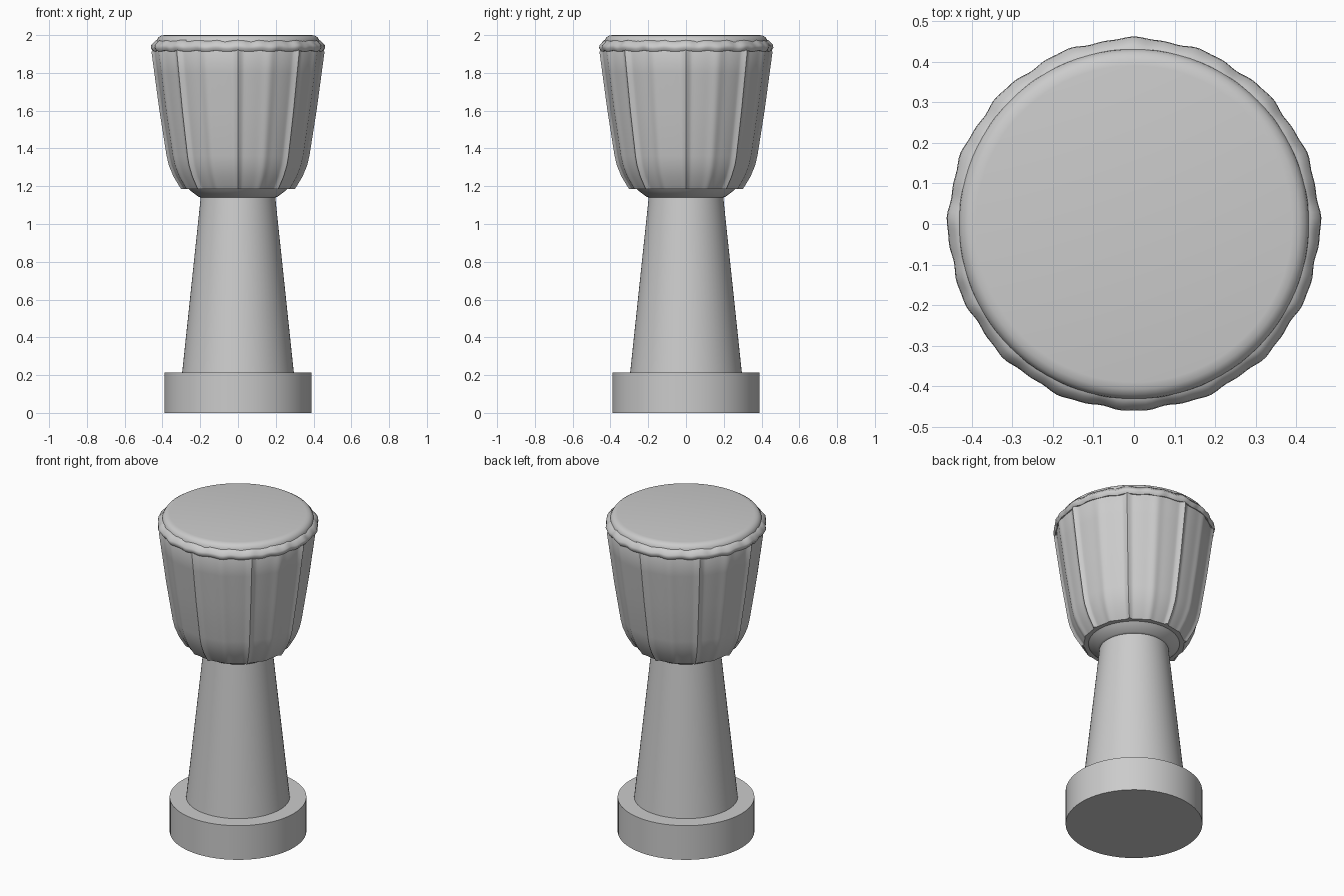
import bpy, bmesh
from math import sin, cos, pi, exp

if "Cube" in bpy.data.objects:
    bpy.data.objects.remove(bpy.data.objects["Cube"])

grey = bpy.data.materials.new("plain grey")
grey.use_nodes = True
COLOUR = (0.6, 0.6, 0.6, 1)
grey.diffuse_color = COLOUR
grey.node_tree.nodes["Principled BSDF"].inputs["Base Color"].default_value = COLOUR


def lathe(name, profile, steps, shape=lambda r, z, a: (r, z), angle=30):
    """Spin (radius, height) points round z, capping both ends."""
    bm = bmesh.new()
    rings = []
    for r, z in profile:
        ring = []
        for i in range(steps):
            a = 2 * pi * i / steps
            rr, zz = shape(r, z, a)
            ring.append(bm.verts.new((rr * cos(a), rr * sin(a), zz)))
        rings.append(ring)
    for low, high in zip(rings, rings[1:]):
        for i in range(steps):
            j = (i + 1) % steps
            bm.faces.new((low[i], low[j], high[j], high[i]))
    bm.faces.new(rings[0][::-1])
    bm.faces.new(rings[-1])
    mesh = bpy.data.meshes.new(name)
    bm.to_mesh(mesh)
    bm.free()
    mesh.materials.append(grey)
    obj = bpy.data.objects.new(name, mesh)
    bpy.context.collection.objects.link(obj)
    bpy.ops.object.select_all(action="DESELECT")
    obj.select_set(True)
    bpy.context.view_layer.objects.active = obj
    bpy.ops.object.shade_smooth_by_angle(angle=angle * pi / 180)
    return obj


def rib_offset(a, count, width):
    """Bump that peaks at evenly spaced angles."""
    gap = 2 * pi / count
    d = (a + gap / 2) % gap - gap / 2
    return exp(-(d / width) ** 2)


def ribbed(r, z, a):
    # Eight narrow cords with a soft fold between each pair
    bump = 0.016 * rib_offset(a, 8, 0.035)
    fold = 0.008 * rib_offset(a + pi / 8, 8, 0.07)
    return r + bump + fold, z


def wavy(r, z, a):
    # Slightly uneven edge of the stretched skin
    return r + 0.003 * cos(16 * a) + 0.0015 * sin(37 * a), z + 0.003 * cos(24 * a)


# Foot and stem
lathe("base", [(0.39, 0), (0.39, 0.215)], 64)
lathe("stem", [(0.296, 0.21), (0.197, 1.145)], 64)

# Plain collar under the bowl
lathe("bowl_collar", [(0.195, 1.14), (0.21, 1.145), (0.25, 1.175), (0.275, 1.2)], 64)

# Ribbed bowl
lathe("bowl", [(0.25, 1.185), (0.285, 1.185), (0.295, 1.2), (0.325, 1.25),
               (0.35, 1.31), (0.362, 1.36), (0.40, 1.6), (0.427, 1.8),
               (0.442, 1.91), (0.43, 1.94)], 240, ribbed, 40)

# Rolled edge of the skin
lathe("skin_edge", [(0.42, 1.915), (0.447, 1.915), (0.458, 1.93), (0.456, 1.945),
                    (0.443, 1.958), (0.432, 1.97)], 192, wavy, 50)

# Drum head with a rounded shoulder
lathe("drum_head", [(0.434, 1.95), (0.43, 1.975), (0.422, 1.988), (0.408, 1.997),
                    (0.39, 2.0)], 96, angle=50)
